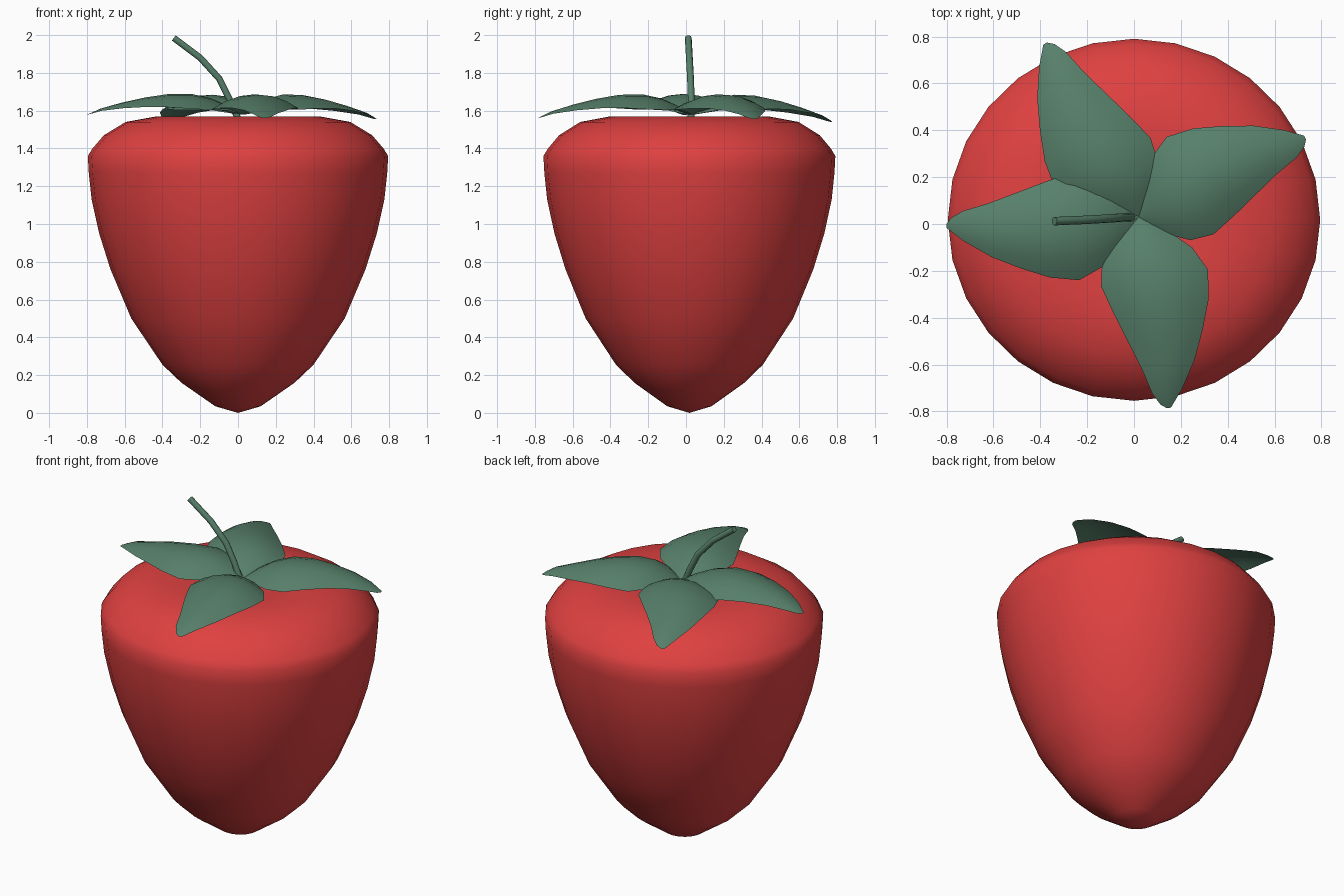
import bpy, math
from mathutils import Vector

if "Cube" in bpy.data.objects:
    bpy.data.objects.remove(bpy.data.objects["Cube"])


def material(name, rgb):
    m = bpy.data.materials.new(name)
    m.diffuse_color = (*rgb, 1)
    m.use_nodes = True
    m.node_tree.nodes["Principled BSDF"].inputs["Base Color"].default_value = m.diffuse_color
    return m


RED = material("berry red", (0.74, 0.052, 0.052))
GREEN = material("leaf green", (0.095, 0.215, 0.145))


def add_mesh(name, verts, faces, mat):
    me = bpy.data.meshes.new(name)
    me.from_pydata(verts, [], faces)
    me.materials.append(mat)
    me.polygons.foreach_set("use_smooth", [True] * len(faces))
    me.update()
    ob = bpy.data.objects.new(name, me)
    bpy.context.collection.objects.link(ob)
    return ob


# Berry body: turned profile (radius, height), slightly narrower front to back
profile = [(0.12, 0.035), (0.30, 0.16), (0.40, 0.255), (0.565, 0.50),
           (0.675, 0.76), (0.735, 0.95), (0.775, 1.13), (0.79, 1.27),
           (0.795, 1.36), (0.77, 1.40), (0.71, 1.47), (0.595, 1.54),
           (0.43, 1.57), (0.25, 1.565), (0.12, 1.54)]
N = 28
verts = []
for r, z in profile:
    for i in range(N):
        a = 2 * math.pi * i / N
        verts.append((r * math.cos(a), 0.018 + 0.972 * r * math.sin(a), z))
faces = []
for k in range(len(profile) - 1):
    for i in range(N):
        j = (i + 1) % N
        faces.append((k * N + i, k * N + j, (k + 1) * N + j, (k + 1) * N + i))
bottom, top = len(verts), len(verts) + 1
verts += [(0, 0.018, 0), (0, 0.018, 1.53)]
last = (len(profile) - 1) * N
for i in range(N):
    j = (i + 1) % N
    faces += [(bottom, j, i), (top, last + i, last + j)]
add_mesh("berry_body", verts, faces, RED)

# Leaf rows: distance along, left width, right width, ridge height, edge drop
rows = [(0.00, 0.02, 0.02, 1.58, 0.00), (0.08, 0.12, 0.12, 1.63, 0.03),
        (0.16, 0.205, 0.185, 1.665, 0.06), (0.26, 0.257, 0.205, 1.687, 0.08),
        (0.38, 0.24, 0.17, 1.685, 0.07), (0.50, 0.195, 0.13, 1.665, 0.05),
        (0.62, 0.14, 0.09, 1.635, 0.03), (0.73, 0.068, 0.062, 1.60, 0.012),
        (0.78, 0.025, 0.035, 1.575, 0.004), (0.80, 0.008, 0.01, 1.565, 0.0)]
W = 7


def leaf(name, tip):
    base = Vector((0.02, 0.03))
    d = Vector(tip[:2]) - base
    scale = d.length / 0.80
    d.normalize()
    left = Vector((-d.y, d.x))
    vs, fs = [], []
    for s, wl, wr, z, drop in rows:
        for i in range(W):
            t = 1 - 2 * i / (W - 1)
            p = base + d * s * scale + left * ((wl + wr) / 2 * t + (wl - wr) / 2)
            vs.append((p.x, p.y, z - drop * t * t + (tip[2] - 1.565) * (s / 0.8) ** 2))
    for k in range(len(rows) - 1):
        for i in range(W - 1):
            a = k * W + i
            fs.append((a, a + 1, a + W + 1, a + W)[::-1])
    ob = add_mesh(name, vs, fs, GREEN)
    # keep the shaded side facing up
    if ob.data.polygons[len(fs) // 2].normal.z < 0:
        ob.data.flip_normals()


leaf("leaf_left", (-0.80, -0.01, 1.578))
leaf("leaf_back", (-0.38, 0.77, 1.54))
leaf("leaf_front", (0.15, -0.785, 1.56))
leaf("leaf_right", (0.73, 0.37, 1.555))

# Stem: thin bent tube
path = [(0.02, 0.025, 1.52), (-0.02, 0.028, 1.60), (-0.045, 0.028, 1.66),
        (-0.10, 0.024, 1.77), (-0.20, 0.018, 1.88), (-0.34, 0.012, 1.985)]
S = 10
vs, fs = [], []
for k, p in enumerate(path):
    t = (Vector(path[min(k + 1, len(path) - 1)]) - Vector(path[max(k - 1, 0)])).normalized()
    side = Vector((0, 1, 0))
    up = t.cross(side).normalized()
    for i in range(S):
        a = 2 * math.pi * i / S
        vs.append(Vector(p) + 0.018 * (math.cos(a) * side + math.sin(a) * up))
for k in range(len(path) - 1):
    for i in range(S):
        j = (i + 1) % S
        fs.append((k * S + i, (k + 1) * S + i, (k + 1) * S + j, k * S + j))
fs += [tuple(range(S)), tuple(range(len(vs) - 1, len(vs) - S - 1, -1))]
stem = add_mesh("stem", vs, fs, GREEN)
for p in stem.data.polygons[-2:]:
    p.use_smooth = False

# Make all closed-part normals consistent
import bmesh
for name in ("berry_body", "stem"):
    me = bpy.data.objects[name].data
    bm = bmesh.new()
    bm.from_mesh(me)
    bmesh.ops.recalc_face_normals(bm, faces=bm.faces)
    bm.to_mesh(me)
    bm.free()
